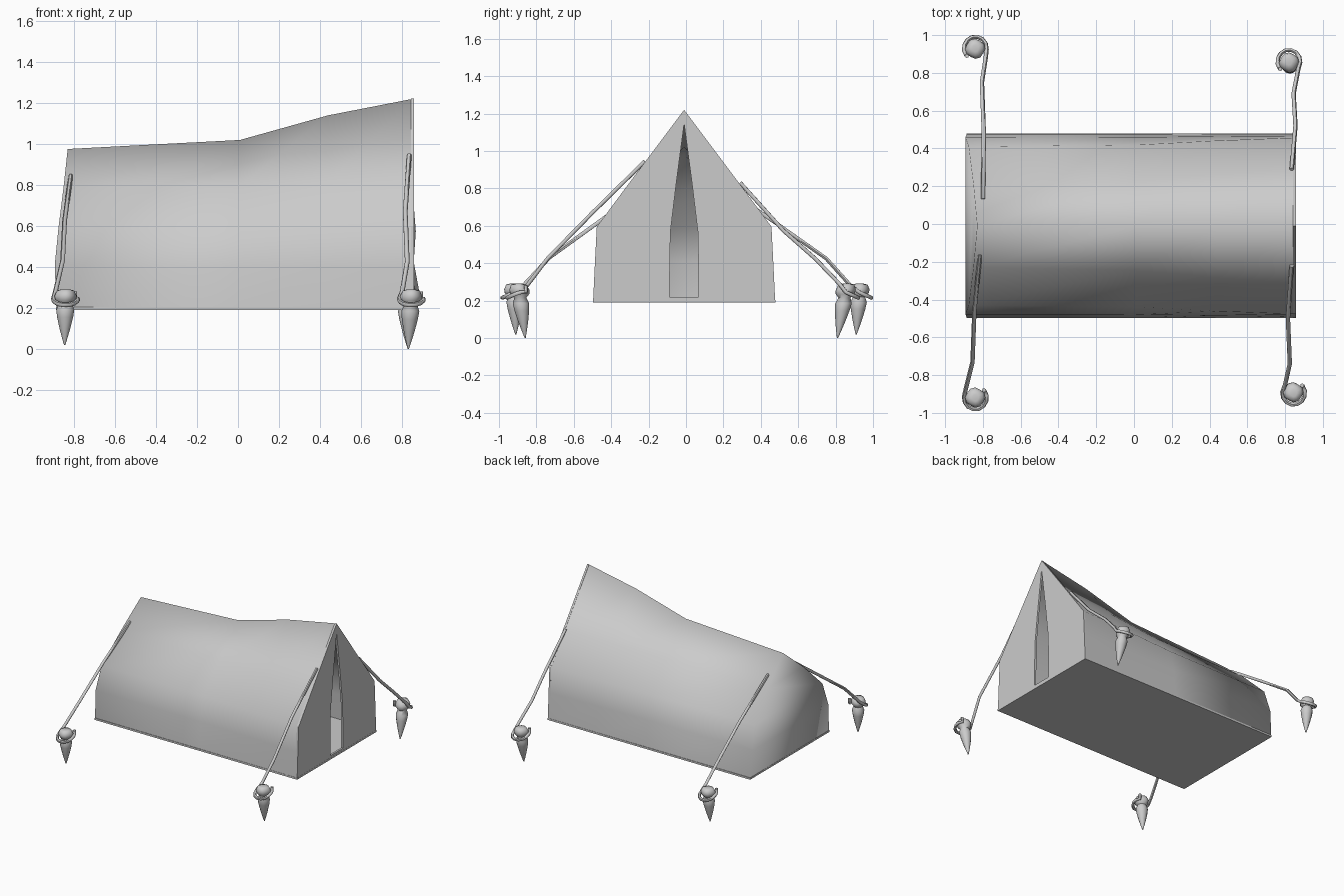
import bpy, bmesh, math

if "Cube" in bpy.data.objects:
    bpy.data.objects.remove(bpy.data.objects["Cube"])

CY = -0.01  # centre line of the tent


def make(name, verts, faces, angle=180):
    me = bpy.data.meshes.new(name)
    me.from_pydata(verts, [], faces)
    bm = bmesh.new()
    bm.from_mesh(me)
    bmesh.ops.recalc_face_normals(bm, faces=bm.faces)
    bm.to_mesh(me)
    bm.free()
    ob = bpy.data.objects.new(name, me)
    bpy.context.collection.objects.link(ob)
    activate(ob)
    if angle >= 180:
        bpy.ops.object.shade_smooth()
    elif angle > 0:
        bpy.ops.object.shade_smooth_by_angle(angle=math.radians(angle))
    return ob


def activate(ob):
    bpy.ops.object.select_all(action='DESELECT')
    ob.select_set(True)
    bpy.context.view_layer.objects.active = ob


# half profiles (y, z) from ridge to ground, at the back and at the door end
BACK = [(0, .975), (.22, .79), (.42, .59), (.468, .41), (.485, .19)]
DOOR = [(0, 1.22), (.30, .82), (.467, .595), (.477, .40), (.487, .19)]
BACK_X = [-.83, -.85, -.875, -.893, -.885]


def profile(t):
    return [(a[0] + (b[0] - a[0]) * t, a[1] + (b[1] - a[1]) * t)
            for a, b in zip(BACK, DOOR)]


# canvas: roof, side walls and sloping back wall
verts, faces = [], []
for k, (x, t) in enumerate([(None, 0), (.01, .18), (.44, .67), (.855, 1)]):
    half = profile(t)
    for i in range(-4, 5):
        y, z = half[abs(i)]
        px = BACK_X[abs(i)] if x is None else x
        verts.append((px, CY + math.copysign(y, i), z))
    if k:
        for j in range(8):
            a = (k - 1) * 9 + j
            faces.append((a, a + 1, a + 10, a + 9))
faces.append((3, 4, 5))
faces += [(i, i + 1, 7 - i, 8 - i) for i in range(3)]
make("tent_canvas", verts, faces)

# front panel with a tall pointed door opening
hole = [(0, 1.145), (.043, .82), (.073, .57), (.0765, .40), (.078, .22)]
verts, faces = [], []
for s in (1, -1):
    b = len(verts)
    for o, h in zip(DOOR, hole):
        verts += [(.857, CY + s * o[0], o[1]), (.857, CY + s * h[0], h[1])]
    faces += [(b + 2 * i, b + 2 * i + 2, b + 2 * i + 3, b + 2 * i + 1) for i in range(4)]
faces.append((8, 18, 19, 9))
front = make("door_panel", verts, faces, 0)
bm = bmesh.new()
bm.from_mesh(front.data)
bmesh.ops.remove_doubles(bm, verts=bm.verts, dist=1e-4)
bmesh.ops.recalc_face_normals(bm, faces=bm.faces)
if sum(f.normal.x for f in bm.faces) < 0:
    bmesh.ops.reverse_faces(bm, faces=bm.faces)
bm.to_mesh(front.data)
bm.free()
sol = front.modifiers.new("thickness", 'SOLIDIFY')
sol.thickness = .015
sol.offset = -1

# ground sheet
bpy.ops.mesh.primitive_cube_add(size=1, location=(-.0145, CY, .197))
floor = bpy.context.object
floor.name = "ground_sheet"
floor.scale = (1.745, .976, .014)

# pegs: turned profile (radius, z) with a slightly squared head
PEG = [(.003, 0), (.013, .035), (.026, .085), (.039, .145), (.044, .185),
       (.032, .215), (.049, .235), (.052, .258), (.040, .285), (.018, .291)]
SEG = 12


def peg(name, head, tip):
    verts, faces = [], []
    for k, (r, z) in enumerate(PEG):
        t = z / .29
        cx = tip[0] + (head[0] - tip[0]) * t
        cy = tip[1] + (head[1] - tip[1]) * t
        for j in range(SEG):
            a = 2 * math.pi * j / SEG
            q = r * (1 + .06 * math.cos(4 * a - 1)) if z > .22 else r
            verts.append((cx + q * math.cos(a), cy + q * math.sin(a),
                          tip[2] + z * (.291 - tip[2]) / .291))
            if k:
                b, n = (k - 1) * SEG, (j + 1) % SEG
                faces.append((b + j, b + n, b + SEG + n, b + SEG + j))
    faces.append(tuple(range(SEG)))
    faces.append(tuple(range(len(verts) - SEG, len(verts))))
    make(name, verts, faces, 60)


# guy ropes: straight run, then a coil round the peg with an upturned tail
def rope(name, run, head):
    side = 0 if head[1] > 0 else math.pi
    pts = list(run)
    for k in range(9):
        t = k / 8
        a = side + math.radians(-5 + 225 * t)
        z = .245 - .03 * math.sin(math.pi * min(1, t * 1.2))
        pts.append((head[0] + .06 * math.cos(a), head[1] + .062 * math.sin(a), z))
    x, y, z = pts[-1]
    pts.append((x, y, z + .035))
    cu = bpy.data.curves.new(name, 'CURVE')
    cu.dimensions = '3D'
    cu.bevel_depth = .0115
    cu.bevel_resolution = 1
    cu.use_fill_caps = True
    sp = cu.splines.new('POLY')
    sp.points.add(len(pts) - 1)
    for p, c in zip(sp.points, pts):
        p.co = (*c, 1)
    ob = bpy.data.objects.new(name, cu)
    bpy.context.collection.objects.link(ob)
    activate(ob)
    bpy.ops.object.convert(target='MESH')
    bpy.ops.object.shade_smooth_by_angle(angle=math.radians(60))


# corner: peg head, peg tip, rope run
CORNERS = {
    "back_left": ((-.84, .93), (-.845, .91, .02),
                  [(-.80, .13, .855), (-.795, .48, .615), (-.805, .75, .425), (-.785, .88, .28)]),
    "front_left": ((.82, .86), (.83, .81, 0),
                   [(.835, .29, .83), (.855, .52, .575), (.845, .69, .425), (.87, .82, .29)]),
    "back_right": ((-.84, -.92), (-.845, -.91, .02),
                   [(-.815, -.16, .845), (-.845, -.46, .625), (-.855, -.73, .43), (-.89, -.87, .28)]),
    "front_right": ((.845, -.895), (.83, -.86, 0),
                    [(.835, -.22, .945), (.815, -.50, .67), (.825, -.74, .425), (.80, -.85, .28)]),
}
for corner, (head, tip, run) in CORNERS.items():
    peg(corner + "_peg", head, tip)
    rope(corner + "_rope", run, head)
